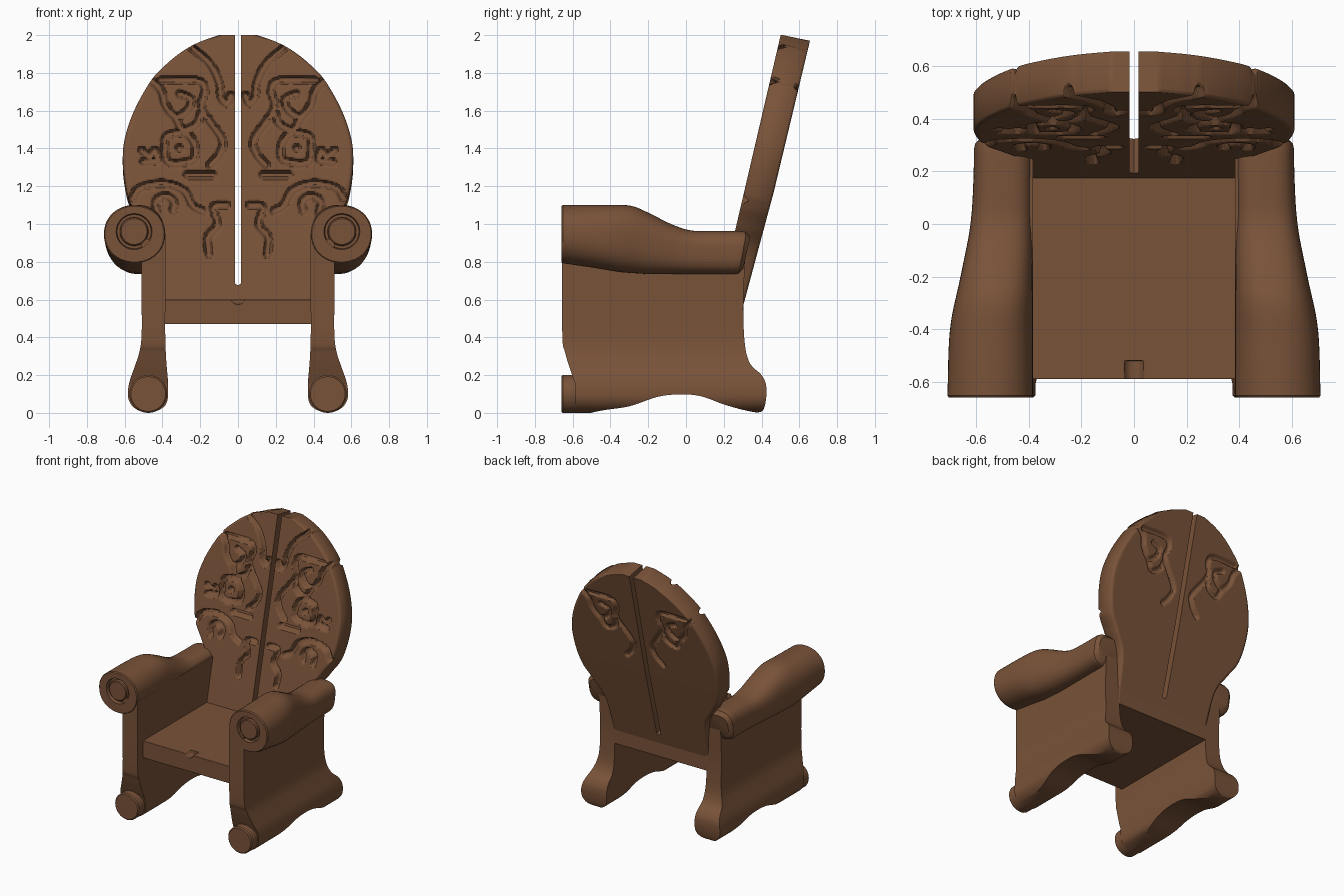
import bpy, math
from mathutils import Vector
from mathutils.kdtree import KDTree

if "Cube" in bpy.data.objects:
    bpy.data.objects.remove(bpy.data.objects["Cube"])

wood = bpy.data.materials.new("brown wood")
wood.diffuse_color = (0.19, 0.085, 0.04, 1)
wood.use_nodes = True
wood.node_tree.nodes["Principled BSDF"].inputs["Base Color"].default_value = wood.diffuse_color


def loft(name, rings, mirror=True):
    """Skin a stack of closed rings and cap both ends."""
    n = len(rings[0])
    verts = [p for r in rings for p in r]
    faces = [(i * n + j, i * n + (j + 1) % n, (i + 1) * n + (j + 1) % n, (i + 1) * n + j)
             for i in range(len(rings) - 1) for j in range(n)]
    faces += [tuple(reversed(range(n))), tuple(range(len(verts) - n, len(verts)))]
    me = bpy.data.meshes.new(name)
    me.from_pydata(verts, [], faces)
    ob = bpy.data.objects.new(name, me)
    bpy.context.collection.objects.link(ob)
    me.materials.append(wood)
    bpy.ops.object.select_all(action='DESELECT')
    bpy.context.view_layer.objects.active = ob
    ob.select_set(True)
    bpy.ops.object.mode_set(mode='EDIT')
    bpy.ops.mesh.select_all(action='SELECT')
    bpy.ops.mesh.normals_make_consistent(inside=False)
    bpy.ops.object.mode_set(mode='OBJECT')
    if mirror:
        m = ob.modifiers.new("mirror", 'MIRROR')
        m.use_mirror_merge = False
    return ob


def boolean(ob, cutter, op):
    m = ob.modifiers.new("cut", 'BOOLEAN')
    m.object, m.operation, m.solver = cutter, op, 'EXACT'
    bpy.ops.object.select_all(action='DESELECT')
    bpy.context.view_layer.objects.active = ob
    ob.select_set(True)
    bpy.ops.object.modifier_move_to_index(modifier=m.name, index=0)
    bpy.ops.object.modifier_apply(modifier=m.name)
    bpy.data.objects.remove(cutter)


def smooth(ob, angle=35):
    bpy.ops.object.select_all(action='DESELECT')
    bpy.context.view_layer.objects.active = ob
    ob.select_set(True)
    bpy.ops.object.shade_smooth_by_angle(angle=math.radians(angle))


def spline(pts, sub=6):
    """Catmull-Rom curve through the points."""
    P = [Vector(p) for p in pts]
    P = [2 * P[0] - P[1]] + P + [2 * P[-1] - P[-2]]
    out = []
    for a, b, c, d in zip(P, P[1:], P[2:], P[3:]):
        for k in range(sub):
            t = k / sub
            out.append(0.5 * (2 * b + (c - a) * t + (2 * a - 5 * b + 4 * c - d) * t * t
                              + (3 * b - a - 3 * c + d) * t ** 3))
    return out + [P[-2]]


def lerp(table, t):
    for a, b in zip(table, table[1:]):
        if t <= b[0]:
            f = max(0, (t - a[0]) / (b[0] - a[0]))
            return a[1] + (b[1] - a[1]) * f
    return table[-1][1]


def circle(cx, cz, r, n, y):
    return [(cx + r * math.cos(2 * math.pi * k / n), y, cz + r * math.sin(2 * math.pi * k / n))
            for k in range(n)]


# carved lines of the backrest (x, z), right half
upper = [[(.27, 1.97), (.24, 1.93), (.15, 1.85), (.1, 1.75), (.09, 1.67), (.06, 1.64), (.04, 1.68)],
         [(.49, 1.79), (.41, 1.71), (.385, 1.63), (.33, 1.57), (.27, 1.6), (.25, 1.66), (.31, 1.69)],
         [(.41, 1.76), (.22, 1.76), (.175, 1.71), (.19, 1.61), (.085, 1.45), (.1, 1.37), (.15, 1.31)],
         [(.33, 1.56), (.29, 1.5), (.22, 1.53), (.2, 1.58)]]
lower = [[(.39, 1.44), (.37, 1.47), (.28, 1.48), (.23, 1.42), (.24, 1.34), (.37, 1.33), (.39, 1.44)],
         [(.31, 1.4), (.312, 1.405)],
         [(.51, 1.39), (.47, 1.36), (.44, 1.39), (.43, 1.34), (.5, 1.33)],
         [(.27, 1.26), (.13, 1.26)],
         [(.56, 1.13), (.52, 1.19), (.4, 1.215), (.29, 1.18), (.24, 1.1), (.19, 1.07)],
         [(.43, 1.06), (.435, 1.12), (.385, 1.15), (.34, 1.12), (.345, 1.07)],
         [(.06, 1.1), (.13, 1.09), (.11, 1.0), (.16, .93), (.155, .84)]]


def tree(strokes):
    pts = [p for s in strokes for p in spline(s, 16)]
    kd = KDTree(len(pts))
    for i, p in enumerate(pts):
        kd.insert((p.x, p.y, 0), i)
    kd.balance()
    return kd


def groove(kd, x, z, width, depth):
    d = kd.find((x, z, 0))[2]
    t = min(1, max(0, (width - d) / (0.6 * width)))
    return depth * t * t * (3 - 2 * t)


# backrest: leaning round slab, split down the middle
front_kd, back_kd = tree(upper + lower), tree(upper[1:])
width = [(p.x, p.y) for p in spline([(.5, .39), (.85, .42), (1, .5), (1.1, .565), (1.2, .595), (1.33, .61),
         (1.45, .6), (1.6, .55), (1.76, .46), (1.85, .375), (1.92, .285), (1.965, .2), (2, .1)])]
rings, N, M = [], 76, 190
for i in range(M + 1):
    z = .5 + 1.5 * (1 - (1 - i / M) ** 1.25)
    w, inner = lerp(width, z), (.017 if z > .68 else 0)
    y0 = .175 + (z - .6) * .233
    thick = lerp([(.5, .125), (1.2, .15), (2, .155)], z)
    f, b = [], []
    for j in range(N + 1):
        x = inner + (w - inner) * j / N
        rim = .012 * max(0, 1 - (w - x) / .02) ** 2
        f.append((x, y0 + rim + groove(front_kd, x, z, .024, .04), z))
        b.append((x, y0 + thick - rim - groove(back_kd, x, z, .022, .022), z - .03))
    rings.append(f + b[::-1])
smooth(loft("backrest", rings), 50)

# side panels: flared cross-section trimmed by the side outline
section = spline([(.385, .93), (.385, .6), (.385, .4), (.38, .28), (.37, .15), (.375, .06), (.41, .02),
                  (.475, 0), (.54, .02), (.575, .06), (.583, .11), (.573, .17), (.545, .25),
                  (.52, .33), (.51, .42), (.51, .6), (.51, .93)], 4)
panel = loft("side_panel", [[(p.x, y, p.y) for p in section] for y in (-.8, .6)])
outline = spline([(-.655, .92), (-.655, .42), (-.64, .32), (-.61, .22), (-.585, .15)], 5)
outline += spline([(-.585, -.02), (-.45, .012), (-.3, .035), (-.15, .085), (-.03, .098), (.08, .088),
                   (.2, .045), (.32, .012), (.395, .005), (.42, .05), (.425, .14), (.4, .2), (.34, .26),
                   (.312, .36), (.303, .55), (.31, .75), (.32, .92)], 5)
cutter = loft("outline_cutter", [[(x, p.x, p.y) for p in outline] for x in (.2, .8)], False)
boolean(panel, cutter, 'INTERSECT')
smooth(panel)

# round front feet
smooth(loft("front_foot", [circle(.475, .1, r, 40, y) for y, r in
                           ((-.5, .1), (-.652, .1), (-.66, .092))]))

# rolled armrests with a ringed button on the front end
outer = [(-.66, .71), (-.4, .7), (-.2, .66), (0, .622), (.2, .61), (.36, .61)]
top = [(p.x, p.y) for p in spline([(-.66, 1.1), (-.45, 1.1), (-.3, 1.098), (-.2, 1.06), (-.08, 1),
                                   (.02, .967), (.12, .963), (.36, .963)])]
low = [(-.66, .793), (-.5, .77), (-.35, .745), (-.2, .735), (.36, .735)]
outer = [(p.x, p.y) for p in spline(outer)]
rings = [circle(.55, .96, r, 48, y) for y, r in
         ((-.66, .068), (-.655, .074), (-.635, .076), (-.635, .09), (-.66, .095))]
for k in range(45):
    y = min(-.66 + max(0, k - 1) * .025, .34)
    e = lerp([(-.66, 2.1), (0, 2.7), (.36, 3)], y)
    shrink = .006 if k == 0 else .03 * max(0, (y - .3) / .04) ** 2
    x1, zt, zb = lerp(outer, y), lerp(top, y), lerp(low, y)
    ring = []
    for px, _, pz in circle(0, 0, 1, 48, 0):
        sx = math.copysign(abs(px) ** (2 / e), px)
        sz = math.copysign(abs(pz) ** (2 / e), pz)
        z = (zt + zb) / 2 + sz * ((zt - zb) / 2 - shrink)
        lean = .045 * max(0, (y - .2) / .14) * max(0, (.93 - z) / .2)
        ring.append(((.385 + x1) / 2 + sx * ((x1 - .385) / 2 - shrink),
                     y + (.008 if k > 0 and y < -.655 else 0) - lean, z))
    if y < .34 or k == 41:
        rings.append(ring)
smooth(loft("armrest", rings))

# seat board with a small notch in the front edge
seat = loft("seat", [[(-.39, y, .47), (.39, y, .47), (.39, y, .6), (-.39, y, .6)]
                     for y in (-.59, .305)], False)
boolean(seat, loft("notch_cutter", [circle(0, .615, .04, 24, y) for y in (-.7, -.52)], False), 'DIFFERENCE')
bev = seat.modifiers.new("soft edge", 'BEVEL')
bev.width, bev.segments = .006, 2
smooth(seat)
